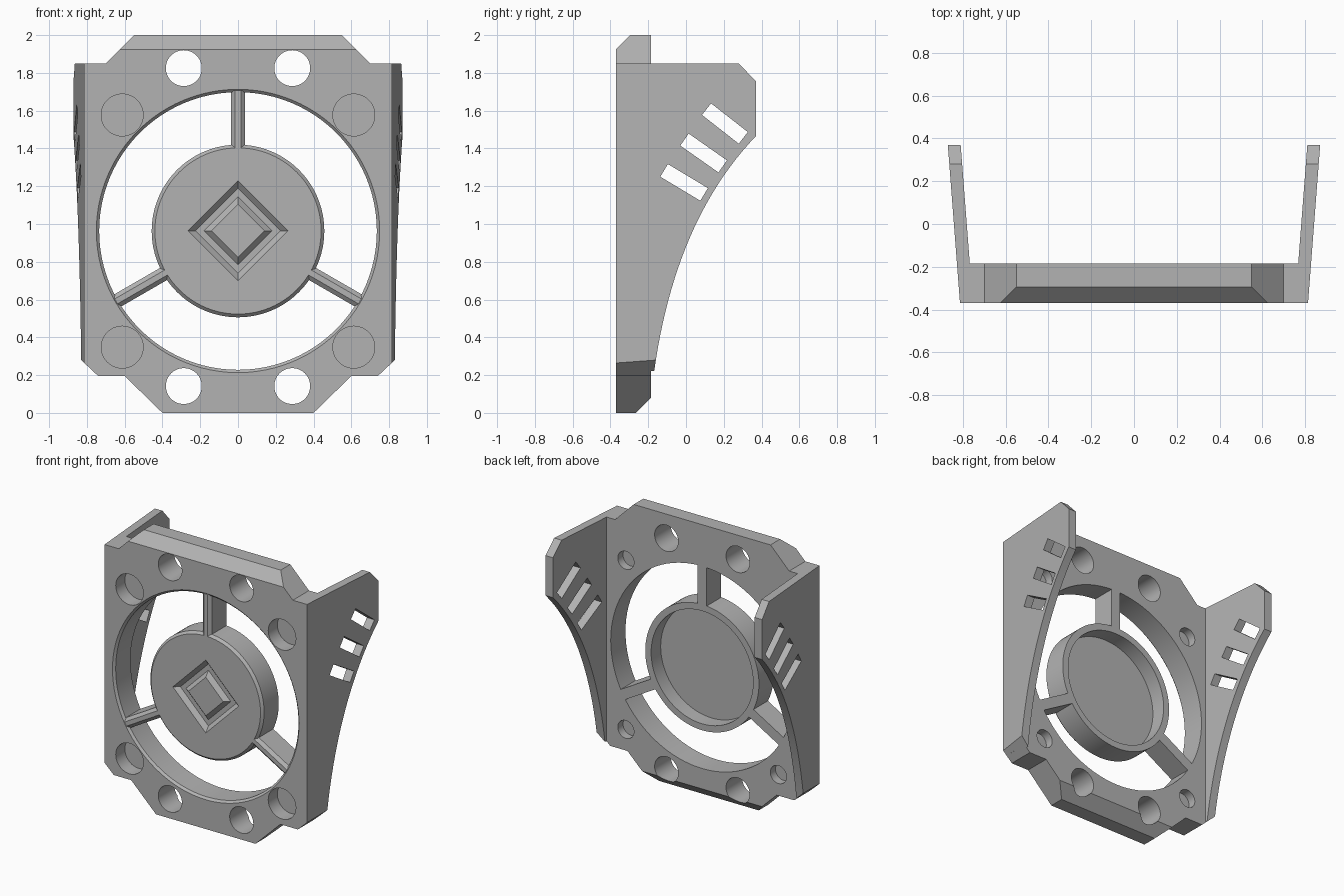
import bpy, bmesh, math
from mathutils import Matrix, Vector

if "Cube" in bpy.data.objects:
    bpy.data.objects.remove(bpy.data.objects["Cube"], do_unlink=True)

grey = bpy.data.materials.new("plain_grey")
grey.use_nodes = True
GREY = (0.45, 0.45, 0.45, 1)
grey.diffuse_color = GREY
grey.node_tree.nodes["Principled BSDF"].inputs["Base Color"].default_value = GREY

FRONT, BACK, MID = -0.37, -0.185, 0.963


def make(name, bm):
    bmesh.ops.recalc_face_normals(bm, faces=bm.faces)
    mesh = bpy.data.meshes.new(name)
    bm.to_mesh(mesh)
    bm.free()
    ob = bpy.data.objects.new(name, mesh)
    bpy.context.collection.objects.link(ob)
    mesh.materials.append(grey)
    return ob


def loft(near, far):
    """Solid between two matching loops of points."""
    bm = bmesh.new()
    a = [bm.verts.new(p) for p in near]
    b = [bm.verts.new(p) for p in far]
    bm.faces.new(a)
    bm.faces.new(b[::-1])
    for i in range(len(a)):
        j = (i + 1) % len(a)
        bm.faces.new((a[i], b[i], b[j], a[j]))
    return bm


def lathe(profile, x=0, z=MID, sides=96):
    """Closed (radius, y) profile turned about a front-to-back axis."""
    bm = bmesh.new()
    rings = []
    for s in range(sides):
        t = math.tau * s / sides
        rings.append([bm.verts.new((x + r * math.cos(t), y, z + r * math.sin(t)))
                      for r, y in profile])
    n = len(profile)
    for s in range(sides):
        a, b = rings[s], rings[(s + 1) % sides]
        for i in range(n):
            j = (i + 1) % n
            if profile[i][0] or profile[j][0]:
                bm.faces.new((a[i], a[j], b[j], b[i]))
    bmesh.ops.remove_doubles(bm, verts=bm.verts, dist=1e-5)
    return bm


def drill(r, y0, y1, x, z):
    return make("drill", lathe([(0, y0), (r, y0), (r, y1), (0, y1)], x, z, 48))


def combine(ob, other, operation="DIFFERENCE"):
    mod = ob.modifiers.new("combine", "BOOLEAN")
    mod.operation, mod.solver, mod.object = operation, "EXACT", other
    bpy.context.view_layer.objects.active = ob
    bpy.ops.object.modifier_apply(modifier=mod.name)
    bpy.data.objects.remove(other, do_unlink=True)


def slice_off(bm, point, normal):
    geom = bm.verts[:] + bm.edges[:] + bm.faces[:]
    bmesh.ops.bisect_plane(bm, geom=geom, plane_co=point, plane_no=normal,
                           clear_outer=True)
    bmesh.ops.holes_fill(bm, edges=[e for e in bm.edges if e.is_boundary])


# Front plate with bevelled top and bottom edges
half = [(0.40, 0), (0.60, 0.195), (0.74, 0.195), (0.785, 0.237),
        (0.785, 1.85), (0.70, 1.85), (0.55, 2.0)]
outline = half + [(-x, z) for x, z in reversed(half)]
bm = loft([(x, FRONT, z) for x, z in outline], [(x, BACK, z) for x, z in outline])
slice_off(bm, (0, FRONT, 1.925), (0, -1, 1))
slice_off(bm, (0, BACK, 0.08), (0, 1, -1))
plate = make("front_plate", bm)

# Side walls: splayed fins with a curved lower edge
p0, p1, p2 = Vector((0.37, 1.465)), Vector((-0.06, 1.017)), Vector((-0.17, 0.21))
curve = []
for i in range(25):
    t = i / 24
    curve.append(tuple(p0 * (1 - t) ** 2 + p1 * 2 * t * (1 - t) + p2 * t * t))
side = [(FRONT, 0.195), (FRONT, 1.85), (0.28, 1.85), (0.37, 1.755)] + curve + [(-0.172, 0.195)]
slots = [(0.206, 1.532, 38), (0.093, 1.376, 35), (-0.01, 1.22, 31)]
for sign in (1, -1):
    def wall_x(y, inset):
        return sign * (0.814 + (y - FRONT) * 0.077 - inset)
    bm = loft([(wall_x(y, 0), y, z) for y, z in side],
              [(wall_x(y, 0.06), y, z) for y, z in side])
    slice_off(bm, (sign * 0.74, 0, 0.195), (sign * 0.075, 0, -0.08))
    wall = make("side_wall", bm)
    for y, z, angle in slots:
        bm = bmesh.new()
        bmesh.ops.create_cube(bm, size=1)
        bm.transform(Matrix.Translation((sign * 0.83, y, z))
                     @ Matrix.Rotation(math.radians(-angle), 4, "X")
                     @ Matrix.Diagonal((0.4, 0.247, 0.078, 1)))
        combine(wall, make("slot", bm))
    combine(plate, wall, "UNION")

# Large round opening with a bevelled front edge
combine(plate, make("opening", lathe([(0, -0.4), (0.78, -0.4), (0.735, -0.355),
                                      (0.735, 0), (0, 0)])))

# Through holes and blind corner holes, front and back
for s in (1, -1):
    for z in (0.142, 1.825):
        combine(plate, drill(0.095, -0.5, 0, s * 0.287, z))
    for z in (0.348, 1.577):
        combine(plate, drill(0.111, -0.5, -0.265, s * 0.613, z))
        combine(plate, drill(0.065, -0.245, -0.1, s * 0.613, z))

# Central hub: hollow at the back, with a diamond groove on the front
hub = make("hub", lathe([(0, FRONT), (0.44, FRONT), (0.457, -0.353), (0.457, BACK),
                         (0.41, BACK), (0.41, -0.295), (0, -0.295)]))
combine(hub, make("groove", lathe([(0.278, -0.38), (0.225, -0.34),
                                   (0.18, -0.34), (0.127, -0.38)], sides=4)))

# Three spokes
section = [(-0.037, BACK), (0.037, BACK), (0.037, -0.35), (0.015, FRONT),
           (-0.015, FRONT), (-0.037, -0.35)]
spokes = []
for i in range(3):
    bm = loft([(x, y, 0.43) for x, y in section], [(x, y, 0.745) for x, y in section])
    bm.transform(Matrix.Translation((0, 0, MID)) @ Matrix.Rotation(math.tau * i / 3, 4, "Y"))
    spokes.append(make("spoke", bm))

# Smooth the round surfaces, keep the corners crisp
for ob in [plate, hub] + spokes:
    ob.data.shade_smooth()
    ob.data.set_sharp_from_angle(angle=math.radians(25))
